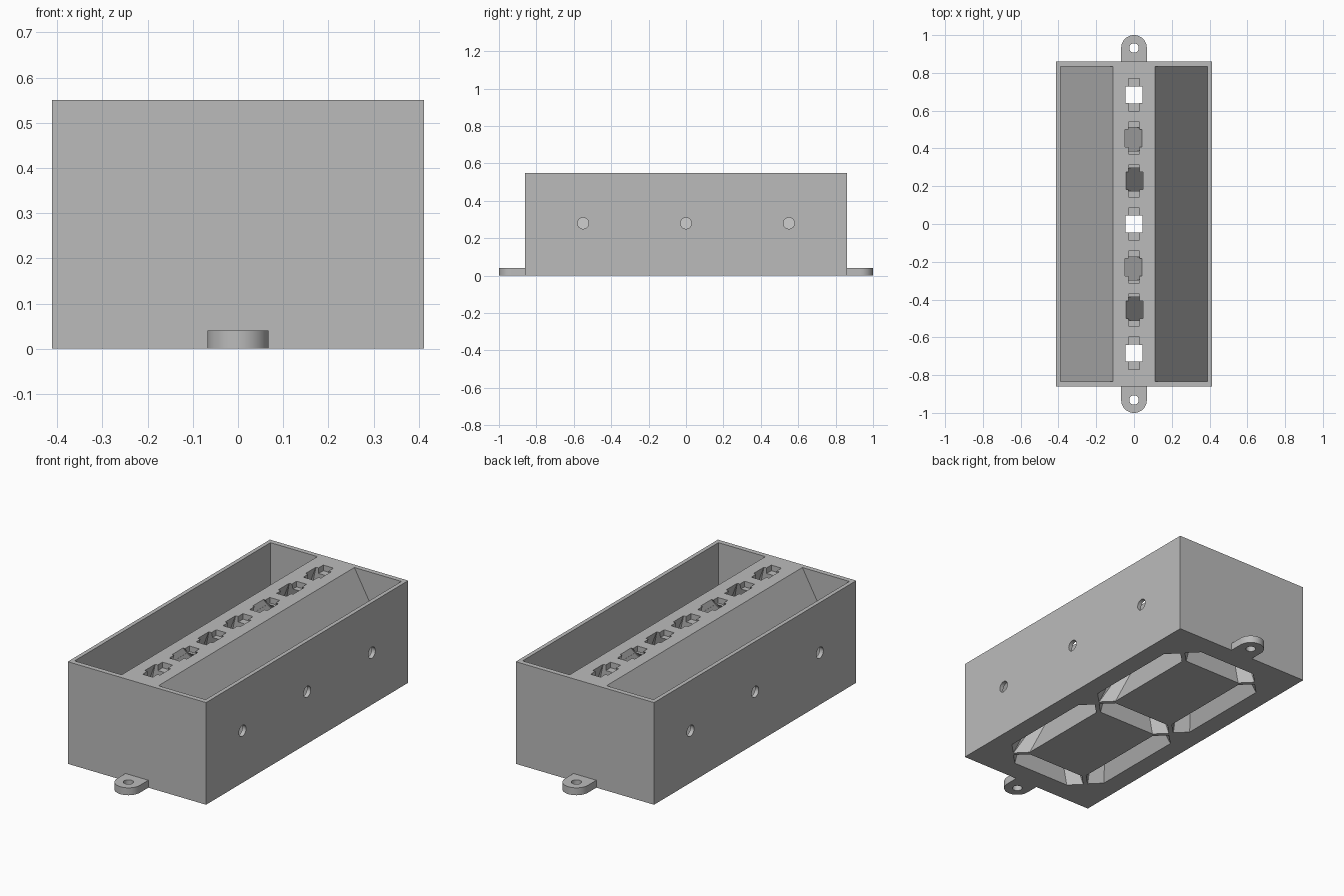
import bpy, bmesh, math
from mathutils import Vector, Matrix

cube = bpy.data.objects.get("Cube")
if cube:
    bpy.data.objects.remove(cube, do_unlink=True)

W, D, H = 0.412, 0.86, 0.55        # half width, half depth, height
PITCH = 0.228                      # spacing of the light sockets
SEG_X, SEG_Y = 0.25, 0.684         # centre lines of the display segments
SEG_R, GAP = 0.06, 0.015           # segment half width, gap at the tips

grey = bpy.data.materials.new("matte grey")
grey.use_nodes = True
grey.diffuse_color = (0.5, 0.5, 0.5, 1)
grey.node_tree.nodes["Principled BSDF"].inputs["Base Color"].default_value = (0.5, 0.5, 0.5, 1)


def add_hull(bm, points):
    """Add the convex solid around the points."""
    part = bmesh.new()
    for p in points:
        part.verts.new(p)
    bmesh.ops.convex_hull(part, input=part.verts)
    bmesh.ops.dissolve_limit(part, angle_limit=0.001, verts=part.verts, edges=part.edges)
    bmesh.ops.recalc_face_normals(part, faces=part.faces)
    mesh = bpy.data.meshes.new("part")
    part.to_mesh(mesh)
    part.free()
    bm.from_mesh(mesh)
    bpy.data.meshes.remove(mesh)


def add_box(bm, x0, x1, y0, y1, z0, z1):
    add_hull(bm, [(x, y, z) for x in (x0, x1) for y in (y0, y1) for z in (z0, z1)])


def add_rod(bm, centre, radius, length, turn=Matrix.Identity(4)):
    bmesh.ops.create_cone(bm, cap_ends=True, segments=32, radius1=radius, radius2=radius,
                          depth=length, matrix=Matrix.Translation(centre) @ turn)


def make(name, bm):
    mesh = bpy.data.meshes.new(name)
    bm.to_mesh(mesh)
    bm.free()
    mesh.materials.append(grey)
    ob = bpy.data.objects.new(name, mesh)
    bpy.context.collection.objects.link(ob)
    return ob


def cut(ob, bm):
    """Subtract the solids in bm from the object."""
    cutter = make("cutter", bm)
    cutter.hide_render = True
    mod = ob.modifiers.new("cut", "BOOLEAN")
    mod.operation, mod.solver, mod.object = "DIFFERENCE", "EXACT", cutter
    mod.use_self = True
    bpy.context.view_layer.update()
    result = bpy.data.meshes.new_from_object(
        ob.evaluated_get(bpy.context.evaluated_depsgraph_get()))
    ob.modifiers.clear()
    ob.data = result
    bpy.data.objects.remove(cutter, do_unlink=True)


def segment(centre, along, half):
    """Six-sided segment outline with pointed ends, just below the base."""
    c, a = Vector(centre), Vector(along)
    side = Vector((-a.y, a.x, 0)) * SEG_R
    pts = [c + a * half, c - a * half]
    for s in (-1, 1):
        pts += [c + a * s * (half - SEG_R) + side, c + a * s * (half - SEG_R) - side]
    return pts


# Housing block
bm = bmesh.new()
add_box(bm, -W, W, -D, D, 0, H)
housing = make("housing", bm)

# Sloped side troughs, open at the top
bm = bmesh.new()
for s in (-1, 1):
    rim = H + 0.02
    outline = [(0.11, H), (0.11, rim), (0.39, rim), (0.39, 0.05)]
    add_hull(bm, [(s * x, y, z) for x, z in outline for y in (-0.833, 0.833)])
cut(housing, bm)

# Screw holes through the long walls
bm = bmesh.new()
for s in (-1, 1):
    for y in (-0.55, 0, 0.55):
        add_rod(bm, (s * 0.4, y, 0.28), 0.03, 0.06, Matrix.Rotation(math.pi / 2, 4, "Y"))
cut(housing, bm)

# Light funnels from the sockets down to the display segments
bm = bmesh.new()
for i in range(-3, 4):
    y = i * PITCH
    if i % 3 == 0:
        base = segment((0, i / 3 * SEG_Y, -0.005), (1, 0, 0), SEG_X - GAP)
    else:
        side = -1 if i in (2, -1) else 1
        row = math.copysign(SEG_Y / 2, i)
        base = segment((side * SEG_X, row, -0.005), (0, 1, 0), SEG_Y / 2 - GAP)
    r = 0.044
    top = [(a * r, y + b * r, H + 0.005) for a in (-1, 1) for b in (-1, 1)]
    add_hull(bm, base + top)
cut(housing, bm)

# Shallow recesses around the sockets
bm = bmesh.new()
for i in range(-3, 4):
    y = i * PITCH
    add_box(bm, -0.03, 0.03, y - 0.085, y + 0.085, H - 0.03, H + 0.02)
cut(housing, bm)

# Mounting tabs at both ends
for name, s in (("front_tab", -1), ("back_tab", 1)):
    r, hub = 0.068, 0.932
    outline = [(-r, D), (r, D)]
    outline += [(r * math.cos(k * math.pi / 20), hub + r * math.sin(k * math.pi / 20))
                for k in range(21)]
    bm = bmesh.new()
    add_hull(bm, [(x, s * y, z) for x, y in outline for z in (0, 0.04)])
    tab = make(name, bm)
    bm = bmesh.new()
    add_rod(bm, (0, s * hub, 0.02), 0.025, 0.1)
    cut(tab, bm)

# Smooth the round parts, keep the edges sharp
bpy.ops.object.select_all(action="DESELECT")
for ob in bpy.context.collection.objects:
    if ob.name in ("housing", "front_tab", "back_tab"):
        ob.select_set(True)
        bpy.context.view_layer.objects.active = ob
bpy.ops.object.shade_smooth_by_angle(angle=math.radians(20))
